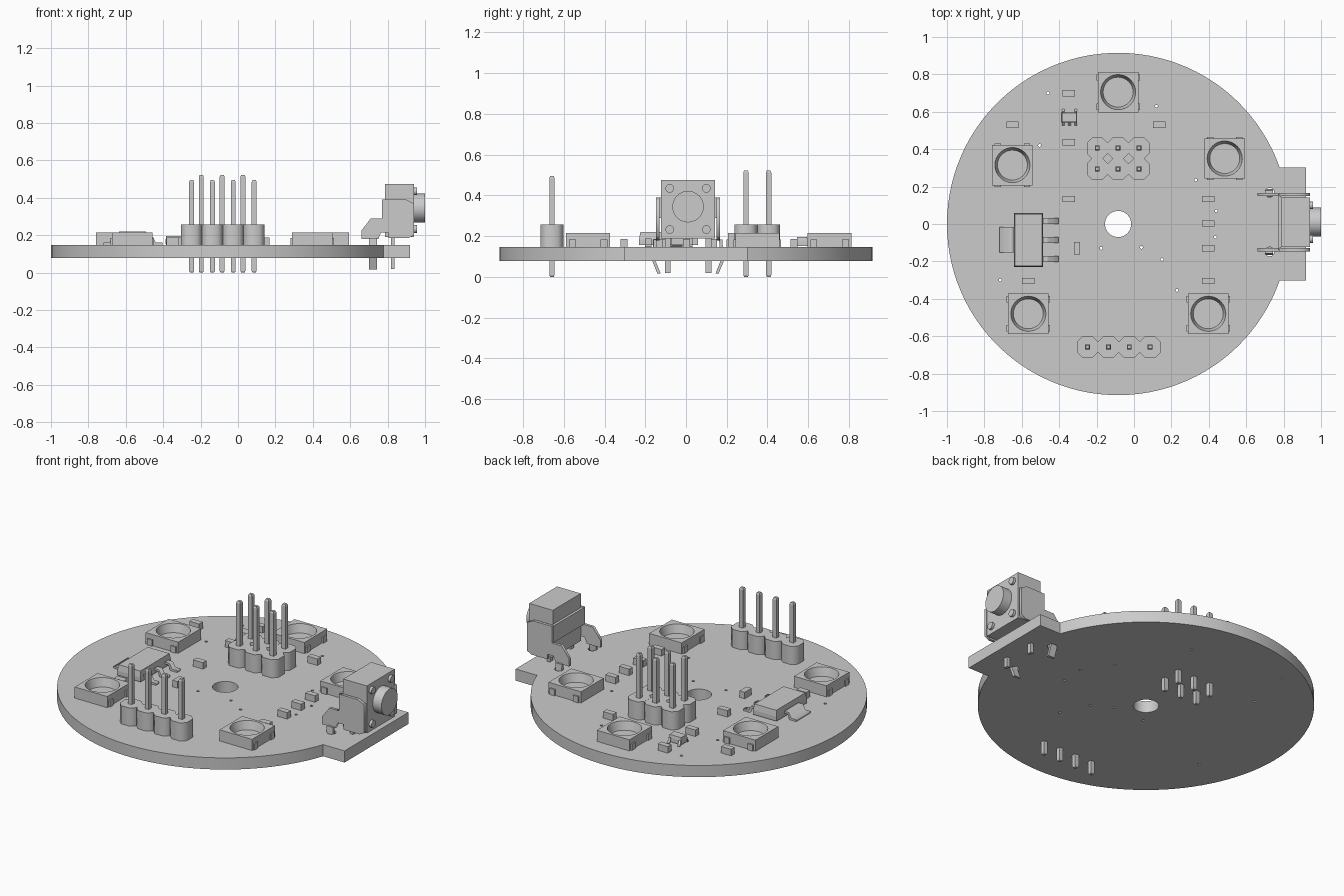
import bpy, bmesh, math
from mathutils import Matrix, Vector

if "Cube" in bpy.data.objects:
    bpy.data.objects.remove(bpy.data.objects["Cube"], do_unlink=True)

GREY = (0.6, 0.6, 0.6, 1.0)
mat = bpy.data.materials.new("plain grey")
mat.use_nodes = True
mat.diffuse_color = GREY
mat.node_tree.nodes["Principled BSDF"].inputs["Base Color"].default_value = GREY

TOP = 0.148      # upper face of the board
BOTTOM = 0.078
CX = -0.085      # centre of the round board


def finish(name, bm, matrix=Matrix(), smooth=False):
    """Turn a bmesh into a named object."""
    bm.transform(matrix)
    me = bpy.data.meshes.new(name)
    bm.to_mesh(me)
    bm.free()
    me.materials.append(mat)
    ob = bpy.data.objects.new(name, me)
    bpy.context.collection.objects.link(ob)
    if smooth:
        bpy.ops.object.select_all(action='DESELECT')
        ob.select_set(True)
        bpy.context.view_layer.objects.active = ob
        bpy.ops.object.shade_smooth_by_angle(angle=math.radians(30))
    return ob


def box(name, x, y, z, lean=0.0, tip=None):
    """Box from ranges; lean shifts the foot in y, tip = (inset, depth, both ends)."""
    bm = bmesh.new()
    bmesh.ops.create_cube(bm, size=1)
    for v in bm.verts:
        v.co = Vector([r[0] + (r[1] - r[0]) * (c + 0.5) for r, c in zip((x, y, z), v.co)])
        if v.co.z < sum(z) / 2:
            v.co.y += lean
    if tip:
        bm.normal_update()
        ends = [f for f in bm.faces if f.normal.z > 0.9 or (tip[2] and f.normal.z < -0.9)]
        bmesh.ops.inset_individual(bm, faces=ends, thickness=tip[0], depth=tip[1])
    return finish(name, bm)


def span(c, size):
    return (c - size / 2, c + size / 2)


def ring(x, y, r, n=32):
    return [(x + r * math.cos(i * math.tau / n), y + r * math.sin(i * math.tau / n)) for i in range(n)]


def prism(name, loops, lo, hi, matrix=Matrix(), smooth=False):
    """Extrude flat outlines (inner loops become holes) from lo to hi."""
    cu = bpy.data.curves.new(name, 'CURVE')
    cu.dimensions, cu.fill_mode, cu.extrude = '2D', 'BOTH', (hi - lo) / 2
    for pts in loops:
        sp = cu.splines.new('POLY')
        sp.points.add(len(pts) - 1)
        for p, (x, y) in zip(sp.points, pts):
            p.co = (x, y, 0, 1)
        sp.use_cyclic_u = True
    tmp = bpy.data.objects.new(name + "_outline", cu)
    bpy.context.collection.objects.link(tmp)
    dg = bpy.context.evaluated_depsgraph_get()
    me = bpy.data.meshes.new_from_object(tmp.evaluated_get(dg))
    bm = bmesh.new()
    bm.from_mesh(me)
    bpy.data.objects.remove(tmp)
    bpy.data.curves.remove(cu)
    bpy.data.meshes.remove(me)
    bmesh.ops.remove_doubles(bm, verts=bm.verts, dist=1e-5)
    bmesh.ops.recalc_face_normals(bm, faces=bm.faces)
    return finish(name, bm, matrix @ Matrix.Translation((0, 0, (lo + hi) / 2)), smooth)


UPRIGHT = Matrix.Rotation(math.pi / 2, 4, 'X')     # flat outline -> xz profile


def gull_lead(name, x, y, angle, length, width, h, t=0.012):
    """Bent flat lead running outward from a chip body."""
    pts = [(0, h), (.4 * length, h), (.6 * length, t), (length, t), (length, 0),
           (.45 * length, 0), (.3 * length, h - t), (0, h - t)]
    m = Matrix.Translation((x, y, TOP)) @ Matrix.Rotation(angle, 4, 'Z') @ UPRIGHT
    prism(name, [pts], -width / 2, width / 2, m)


def cylinder_x(name, x, y, z, r, n):
    """Round stud pointing along +x."""
    bm = bmesh.new()
    bmesh.ops.create_cone(bm, cap_ends=True, segments=n, radius1=r, radius2=r, depth=x[1] - x[0])
    m = Matrix.Translation((sum(x) / 2, y, z)) @ Matrix.Rotation(math.pi / 2, 4, 'Y')
    finish(name, bm, m, True)


# Round board with a square tab, centre hole and small drilled holes
R, TAB = 0.915, 0.303
a0 = math.asin(TAB / R)
n = 96
outline = [(CX + R * math.cos(a), R * math.sin(a))
           for a in (a0 + (math.tau - 2 * a0) * i / n for i in range(n + 1))]
outline += [(0.92, -TAB), (0.92, TAB)]
vias = [(-.46, .7), (.12, .63), (-.505, .42), (.33, .235), (.44, .07), (.435, -.07),
        (-.175, -.13), (.04, -.125), (.15, -.19), (-.715, -.3), (.23, -.355)]
holes = [ring(CX, 0, 0.07, 40)] + [ring(x, y, 0.008, 8) for x, y in vias]
holes += [ring(0.725, y, 0.025, 16) for y in (0.168, -0.148)]
prism("board", [outline] + holes, BOTTOM, TOP, smooth=True)


# Square lamps with a round dished recess
def lamp(i, x, y, turned):
    s, top = 0.108, 0.215
    square = [(x - s, y - s), (x + s, y - s), (x + s, y + s), (x - s, y + s)]
    prism(f"lamp_frame_{i}", [square, ring(x, y, 0.094)], TOP, top, smooth=True)
    bm = bmesh.new()
    bmesh.ops.create_cone(bm, cap_ends=True, segments=32, radius1=0.08, radius2=0.094, depth=0.05)
    bm.normal_update()
    bmesh.ops.delete(bm, geom=[f for f in bm.faces if f.normal.z > 0.9], context='FACES')
    bmesh.ops.reverse_faces(bm, faces=bm.faces)
    finish(f"lamp_dish_{i}", bm, Matrix.Translation((x, y, top - 0.025)), True)
    for u in (-1, 1):
        for v in (-1, 1):
            dx, dy, wx, wy = u * 0.109, v * 0.078, 0.014, 0.034
            if turned:
                dx, dy, wx, wy = dy, dx, wy, wx
            box(f"lamp_lead_{i}", span(x + dx, wx), span(y + dy, wy), (TOP, 0.185))


for i, spec in enumerate([(CX, .705, False), (-.65, .315, True), (.485, .35, True),
                          (-.565, -.48, False), (.397, -.48, False)]):
    lamp(i, *spec)


# Pin headers: octagonal cells with a square pin through each
def header(name, x, y, cols, rows, top):
    p, h, c = 0.1115, 0.0557, 0.029
    for i in range(cols):
        for j in range(rows):
            px, py = x + (i - (cols - 1) / 2) * p, y + (j - (rows - 1) / 2) * p
            octagon = [(px + a, py + b) for a, b in
                       [(h, -c), (h, c), (c, h), (-c, h), (-h, c), (-h, -c), (-c, -h), (c, -h)]]
            prism(name + "_cell", [octagon], TOP, 0.257)
            box(name + "_pin", span(px, .026), span(py, .026), (.01, top - .01), tip=(.006, .01, True))


header("double_header", CX, 0.35, 3, 2, 0.523)
header("single_header", -0.081, -0.658, 4, 1, 0.495)

# Voltage regulator with a wide tab and three leads
box("regulator_body", (-.642, -.486), (-.23, .058), (.158, .185), tip=(.008, .035, False))
gull_lead("regulator_tab", -.64, -.084, math.pi, .08, .135, .042)
for k in (-1, 0, 1):
    gull_lead("regulator_lead", -.488, -.085 + k * .101, 0, .083, .032, .042)

# Small five-lead chip
box("chip_body", span(-.345, .083), span(.57, .054), (.153, .178), tip=(.004, .017, False))
for k in (-1, 0, 1):
    gull_lead("chip_lead", -.345 + k * .034, .544, -math.pi / 2, .018, .014, .03, .007)
    if k:
        gull_lead("chip_lead", -.345 + k * .034, .596, math.pi / 2, .018, .014, .03, .007)

# Small surface parts
for x, y in [(-.348, .7), (-.65, .53), (.135, .53), (-.348, .438), (-.348, .134), (.397, .134),
             (.397, .003), (.397, -.13), (-.565, -.305), (.397, -.305)]:
    box("small_part", span(x, .066), span(y, .034), (TOP, .187))
box("small_part_upright", span(-.305, -.034), span(-.13, .066), (TOP, .187))

# Side push button: body, cap, rivets and terminals
BY = 0.01
box("button_body", (.785, .942), span(BY, .265), (.19, .475))
cylinder_x("button_cap", (.94, 1.0), BY, .345, .077, 40)
for s in (-1, 1):
    for z in (.435, .233):
        cylinder_x("button_rivet", (.94, .957), BY + s * .09, z, .021, 20)
    box("button_terminal", (.818, .838), span(BY + s * .1, .028), (.02, .2))

# Metal bracket around the button, with bent feet through the board
side = [(.66, .18), (.66, .225), (.71, .29), (.775, .29), (.775, .39), (.9, .39), (.94, .37),
        (.94, .2), (.91, .185), (.805, .185), (.805, .215), (.765, .215), (.75, .18)]
for s in (-1, 1):
    y = BY + s * 0.148
    prism("bracket_side", [side], -.0085, .0085, Matrix.Translation((0, y, 0)) @ UPRIGHT)
    box("bracket_leg", (.7, .742), span(y + s * .012, .016), (.08, .185), lean=s * .008)
    box("bracket_foot", (.7, .742), span(y + s * .02, .016), (.018, .08), lean=-s * .025)
box("bracket_back", (.77, .786), span(BY, .3), (.29, .39))
